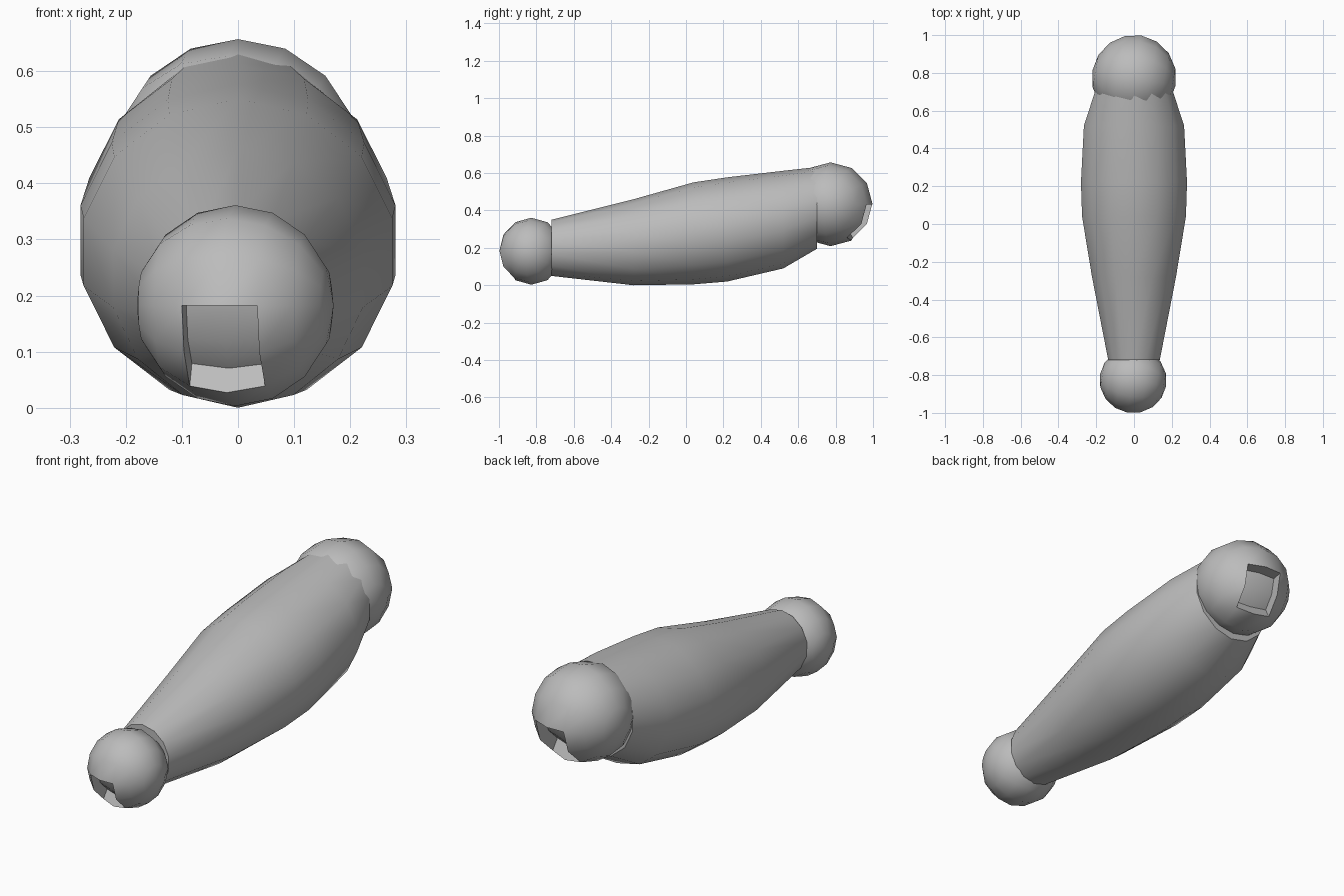
import bpy, bmesh
from math import sin, cos, pi, radians, atan2, degrees
from mathutils import Matrix, Vector

cube = bpy.data.objects.get("Cube")
if cube:
    bpy.data.objects.remove(cube, do_unlink=True)

grey = bpy.data.materials.new("plain grey")
grey.use_nodes = True
colour = (0.5, 0.5, 0.5, 1)
grey.diffuse_color = colour
grey.node_tree.nodes["Principled BSDF"].inputs["Base Color"].default_value = colour


def finish(bm, name, angle):
    bmesh.ops.recalc_face_normals(bm, faces=bm.faces)
    mesh = bpy.data.meshes.new(name)
    bm.to_mesh(mesh)
    bm.free()
    mesh.materials.append(grey)
    obj = bpy.data.objects.new(name, mesh)
    bpy.context.collection.objects.link(obj)
    bpy.ops.object.select_all(action='DESELECT')
    obj.select_set(True)
    bpy.context.view_layer.objects.active = obj
    bpy.ops.object.shade_smooth_by_angle(angle=radians(angle))


# Tapered limb: y, half width, bottom, top of each ring
SIDES = 14
rings = [
    (-0.72, 0.14, 0.05, 0.35),
    (-0.28, 0.228, 0.0, 0.46),
    (0.04, 0.282, 0.005, 0.55),
    (0.22, 0.288, 0.02, 0.577),
    (0.52, 0.272, 0.09, 0.612),
    (0.70, 0.212, 0.195, 0.632),
]
bm = bmesh.new()
loops = []
for y, half, low, high in rings:
    mid, tall = (low + high) / 2, (high - low) / 2
    loops.append([bm.verts.new((half * sin(2 * pi * i / SIDES), y,
                                mid + tall * cos(2 * pi * i / SIDES)))
                  for i in range(SIDES)])
for a, b in zip(loops, loops[1:]):
    for i in range(SIDES):
        j = (i + 1) % SIDES
        bm.faces.new((a[i], a[j], b[j], b[i]))
bm.faces.new(loops[0])
bm.faces.new(loops[-1])
finish(bm, "limb_shaft", 40)


# Ball joints, each with a sunken groove on its lower outer side
def ball_joint(name, centre, radii, outward):
    bm = bmesh.new()
    bmesh.ops.create_uvsphere(bm, u_segments=12, v_segments=8, radius=1,
                              matrix=Matrix.Rotation(pi / 2, 4, 'Y'))

    def in_groove(face):
        c = face.calc_center_median()
        angle = degrees(atan2(c.z, c.y * outward))
        return abs(c.x) < 0.4 and -70 < angle < 0

    groove = [f for f in bm.faces if in_groove(f)]
    grown = bmesh.ops.extrude_face_region(bm, geom=groove)["geom"]
    bmesh.ops.delete(bm, geom=groove, context='FACES')
    for v in grown:
        if isinstance(v, bmesh.types.BMVert):
            v.co = Vector((v.co.x, v.co.y * 0.72, v.co.z * 0.72))
    bm.transform(Matrix.Translation(centre) @ Matrix.Rotation(radians(-10), 4, 'Z')
                 @ Matrix.Diagonal((*radii, 1)))
    finish(bm, name, 35)


ball_joint("small_front_joint", (-0.005, -0.827, 0.182), (0.178, 0.174, 0.179), -1)
ball_joint("large_rear_joint", (0, 0.773, 0.433), (0.224, 0.228, 0.224), 1)
